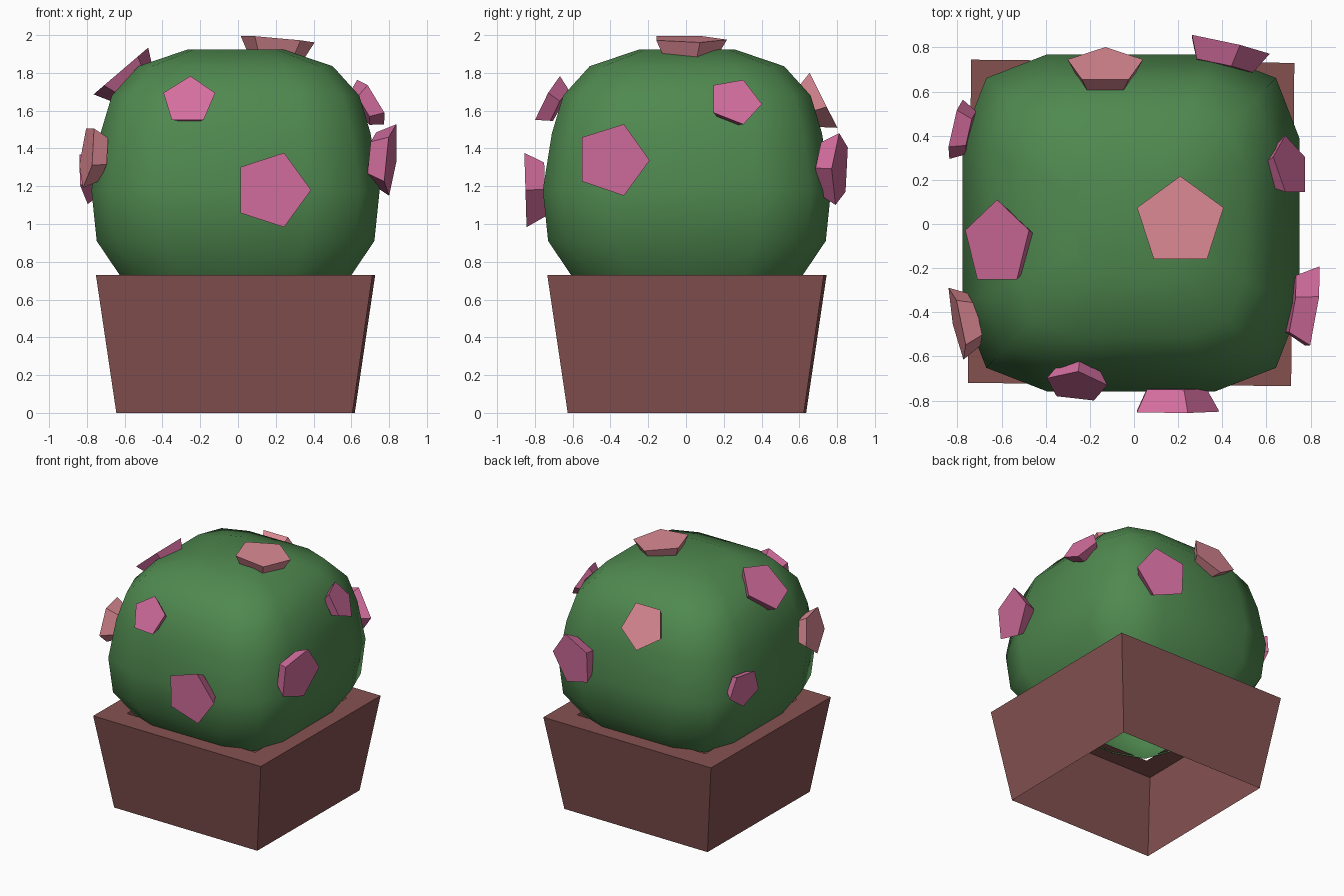
import bpy, math
from mathutils import Vector

if "Cube" in bpy.data.objects:
    bpy.data.objects.remove(bpy.data.objects["Cube"])

CX, CY = -0.013, 0.005   # pot and ball centre


def material(name, rgb):
    m = bpy.data.materials.new(name)
    lin = [(c / 12.92 if c <= 0.04045 else ((c + 0.055) / 1.055) ** 2.4) for c in rgb]
    m.diffuse_color = (*lin, 1)
    m.use_nodes = True
    m.node_tree.nodes["Principled BSDF"].inputs["Base Color"].default_value = m.diffuse_color
    return m


brown = material("terracotta brown", (0.52, 0.32, 0.315))
green = material("cactus green", (0.31, 0.535, 0.31))
pink = material("magenta pink", (0.83, 0.43, 0.62))
salmon = material("salmon pink", (0.87, 0.545, 0.585))


def loft(name, rings, mat, smooth=False, cap_start=False, cap_end=False):
    """Skin a list of equally long rings with quads."""
    n = len(rings[0])
    verts = [p for ring in rings for p in ring]
    faces = []
    for k in range(len(rings) - 1):
        a, b = k * n, (k + 1) * n
        faces += [(a + i, a + (i + 1) % n, b + (i + 1) % n, b + i) for i in range(n)]
    if cap_start:
        faces.append(tuple(reversed(range(n))))
    if cap_end:
        faces.append(tuple(range(len(verts) - n, len(verts))))
    me = bpy.data.meshes.new(name)
    me.from_pydata([tuple(v) for v in verts], [], faces)
    me.materials.append(mat)
    for p in me.polygons:
        p.use_smooth = smooth
    me.update()
    ob = bpy.data.objects.new(name, me)
    bpy.context.collection.objects.link(ob)
    return ob


# Pot: tapered square shell, open below, with a flat rim on top
def square(half, z):
    c, s = math.cos(-0.01), math.sin(-0.01)
    return [(CX + half * (x * c - y * s), CY + half * (x * s + y * c), z)
            for x, y in ((-1, -1), (1, -1), (1, 1), (-1, 1))]


loft("pot", [square(0.625, 0), square(0.732, 0.73), square(0.56, 0.73)], brown)


# Cactus body: rounded-square rings stacked along a profile
def rounded_square(r, z):
    quarter = [(1, 0), (1, 0.5), (0.86, 0.86), (0.5, 1)]
    pts = []
    for q in range(4):
        for x, y in quarter:
            for _ in range(q):
                x, y = -y, x
            pts.append((CX + r * x, CY + r * y, z))
    return pts


profile = [(0.60, 0.71), (0.735, 0.91), (0.763, 1.18), (0.715, 1.48),
           (0.655, 1.68), (0.515, 1.835), (0.25, 1.925)]
loft("cactus_body", [rounded_square(r, z) for r, z in profile], green,
     smooth=True, cap_end=True)


# Flowers: five-sided plugs flaring outwards
def flower(name, centre, normal, point, radius, mat):
    n = Vector(normal).normalized()
    u = Vector(point)
    u = (u - n * u.dot(n)).normalized()
    v = n.cross(u)

    def ring(r, depth):
        return [Vector(centre) - n * depth + (u * math.cos(a) + v * math.sin(a)) * r
                for a in (math.tau * i / 5 for i in range(5))]
    loft(name, [ring(radius * 0.72, radius * 0.5), ring(radius, 0)], mat,
         cap_start=True, cap_end=True)


X, Y, UP, DOWN = (1, 0, 0), (0, 1, 0), (0, 0, 1), (0, 0, -1)
flower("flower_top", (0.21, 0.01, 1.98), (0.09, 0.02, 1), Y, 0.207, salmon)
flower("flower_front_low", (0.18, -0.85, 1.18), (0, -1, -0.03), X, 0.207, pink)
flower("flower_front_high", (-0.26, -0.735, 1.655), (-0.1, -0.88, 0.47), UP, 0.145, pink)
flower("flower_left_high", (-0.62, -0.09, 1.81), (-0.65, 0, 0.76), Y, 0.2, pink)
flower("flower_right_high", (0.71, 0.26, 1.65), (0.82, 0.2, 0.5), Y, 0.145, pink)
flower("flower_right_low", (0.81, -0.39, 1.34), (0.98, -0.15, -0.1), Y, 0.2, pink)
flower("flower_back_low", (0.42, 0.815, 1.29), (0.22, 0.97, -0.05), X, 0.2, pink)
flower("flower_back_high", (-0.13, 0.72, 1.67), (0, 0.89, 0.45), DOWN, 0.18, salmon)
flower("flower_left_back", (-0.81, 0.43, 1.25), (-0.97, 0.22, -0.1), DOWN, 0.145, pink)
flower("flower_left_front", (-0.80, -0.45, 1.365), (-0.96, -0.2, 0.12), DOWN, 0.175, salmon)
